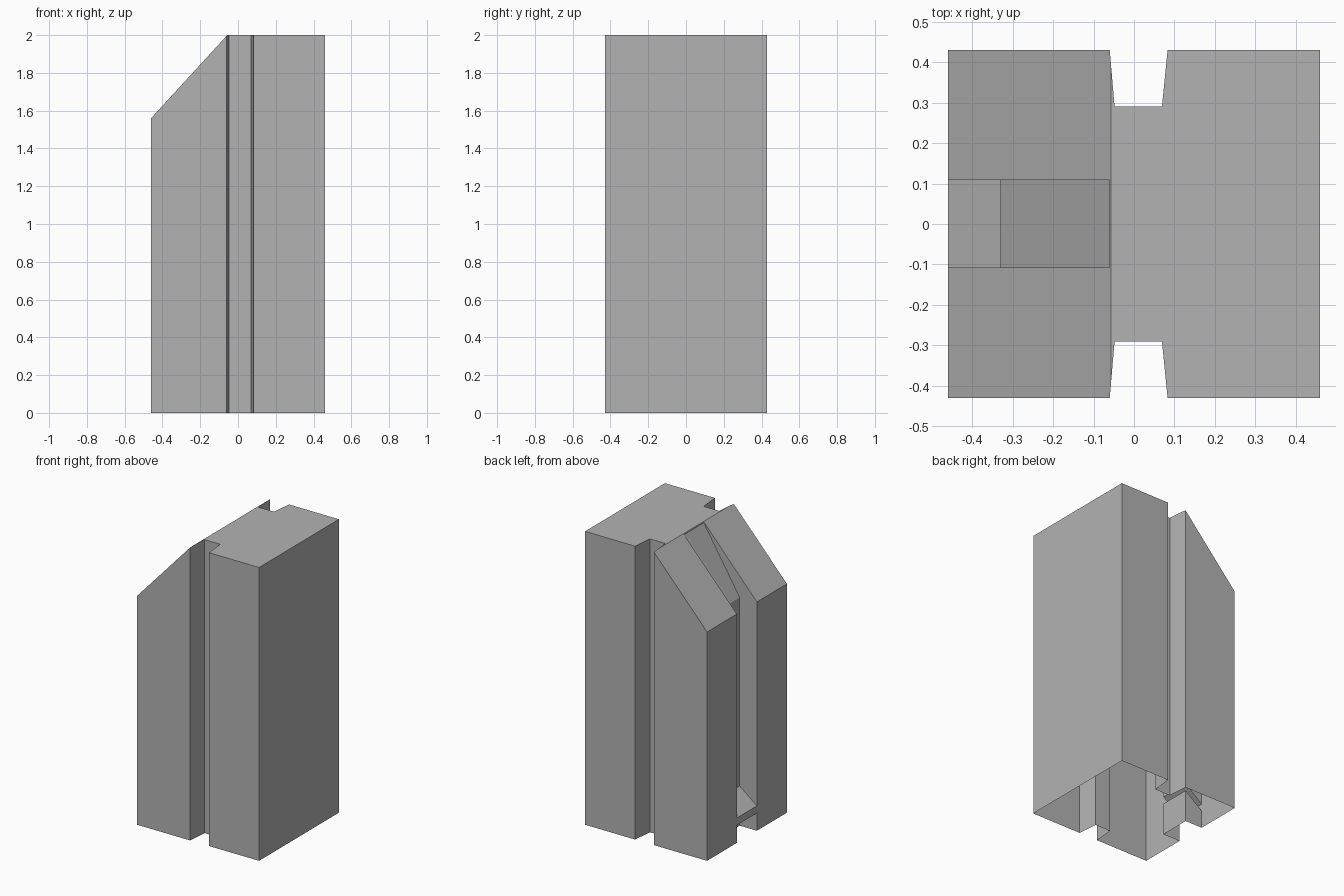
import bpy
import bmesh

old = bpy.data.objects.get("Cube")
if old:
    bpy.data.objects.remove(old, do_unlink=True)

grey = bpy.data.materials.new("plain grey")
grey.use_nodes = True
colour = (0.45, 0.45, 0.45, 1)
grey.diffuse_color = colour
grey.node_tree.nodes["Principled BSDF"].inputs["Base Color"].default_value = colour


def prism(name, points, offset):
    """Extrude a closed outline of 3D points along an offset."""
    bm = bmesh.new()
    face = bm.faces.new([bm.verts.new(p) for p in points])
    top = bmesh.ops.extrude_face_region(bm, geom=[face])["geom"]
    bmesh.ops.translate(bm, vec=offset,
                        verts=[g for g in top if isinstance(g, bmesh.types.BMVert)])
    bmesh.ops.recalc_face_normals(bm, faces=bm.faces)
    mesh = bpy.data.meshes.new(name)
    bm.to_mesh(mesh)
    bm.free()
    mesh.materials.append(grey)
    obj = bpy.data.objects.new(name, mesh)
    bpy.context.collection.objects.link(obj)
    return obj


# Block outline with a tapered groove on front and back
W, D = 0.46, 0.43
half = [(W, D), (0.083, D), (0.069, 0.29), (-0.048, 0.29), (-0.06, D), (-W, D)]
outline = half + [(x, -y) for x, y in reversed(half)]
block = prism("grooved_block", [(x, y, 0) for x, y in outline], (0, 0, 2))


def cutter(name, profile, y0, y1):
    obj = prism(name, [(x, y0, z) for x, z in profile], (0, y1 - y0, 0))
    obj.hide_render = True
    mod = block.modifiers.new(name, "BOOLEAN")
    mod.operation = "DIFFERENCE"
    mod.solver = "EXACT"
    mod.object = obj
    return obj


S0, S1, BACK = -0.107, 0.109, -0.33
cutters = [
    # Sloping shoulder
    cutter("shoulder_cut", [(-0.057, 2), (-W, 1.56), (-0.6, 1.407), (-0.6, 2.3),
                            (0.218, 2.3)], -0.6, 0.6),
    # Tall slot above the sloping sill
    cutter("slot_cut", [(-0.6, 0.062), (BACK, 0.27), (BACK, 1.555), (-0.061, 1.99),
                        (-0.061, 2.2), (-0.6, 2.2)], S0, S1),
    # Notch under the sill
    cutter("notch_cut", [(-0.6, -0.1), (-0.6, 0.12), (-W, 0.12), (BACK, 0.22),
                         (BACK, -0.1)], S0, S1),
]

# Apply the cuts, then open the underside
bpy.context.view_layer.update()
graph = bpy.context.evaluated_depsgraph_get()
mesh = bpy.data.meshes.new_from_object(block.evaluated_get(graph))
block.modifiers.clear()
block.data = mesh
for obj in cutters:
    bpy.data.objects.remove(obj, do_unlink=True)

bm = bmesh.new()
bm.from_mesh(mesh)
base = [f for f in bm.faces if all(v.co.z < 0.001 for v in f.verts)]
bmesh.ops.delete(bm, geom=base, context="FACES")
bm.to_mesh(mesh)
bm.free()
